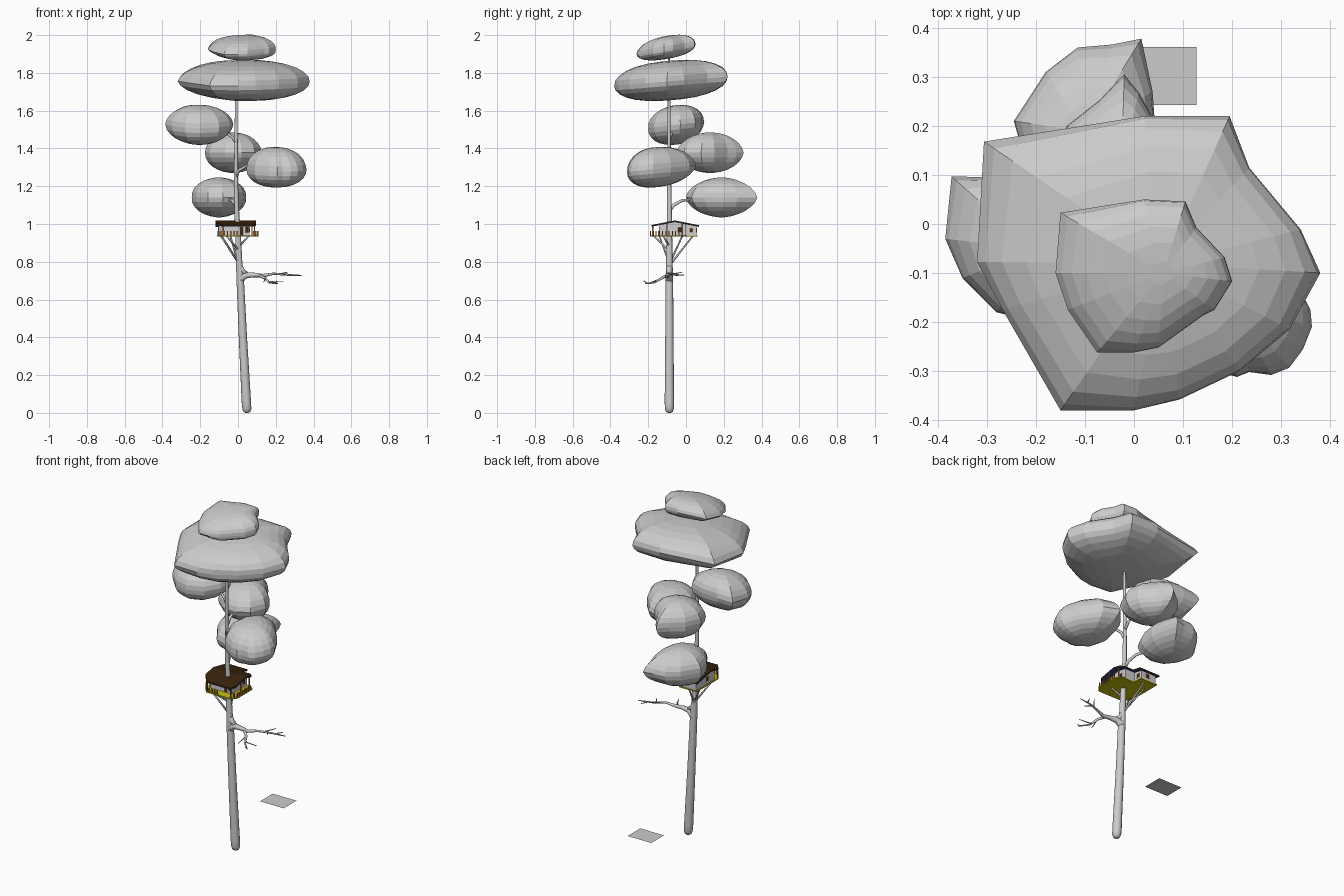
import bpy, math
from mathutils import Vector


def mat(name, c):
    m = bpy.data.materials.new(name)
    m.diffuse_color = (*c, 1)
    return m


GREY = mat("plain grey", (0.6, 0.6, 0.6))
ROOF = mat("dark brown", (0.04, 0.017, 0.004))
WALL = mat("off white", (0.62, 0.62, 0.65))
WOOD = mat("orange brown", (0.47, 0.18, 0.035))
DECK = mat("olive yellow", (0.58, 0.53, 0.005))
GLASS = mat("window dark", (0.03, 0.02, 0.02))
NAVY = mat("navy trim", (0.05, 0.05, 0.2))


def obj(name, verts, faces, m, smooth=False):
    me = bpy.data.meshes.new(name)
    me.from_pydata([tuple(v) for v in verts], [], faces)
    me.materials.append(m)
    for p in me.polygons:
        p.use_smooth = smooth
    o = bpy.data.objects.new(name, me)
    bpy.context.collection.objects.link(o)
    return o


def rings(name, loops, m, smooth=False):
    """Skin a stack of equal closed loops and cap both ends."""
    n = len(loops[0])
    v = [p for l in loops for p in l]
    f = [(r * n + i, r * n + (i + 1) % n, (r + 1) * n + (i + 1) % n, (r + 1) * n + i)
         for r in range(len(loops) - 1) for i in range(n)]
    f += [tuple(range(n))[::-1], tuple(range(len(v) - n, len(v)))]
    return obj(name, v, f, m, smooth)


def tube(name, pts, m=GREY, sides=8):
    """Tapered limb through (x, y, z, radius) points."""
    P = [Vector(p[:3]) for p in pts]
    loops = []
    for i, p in enumerate(P):
        t = (P[min(i + 1, len(P) - 1)] - P[max(i - 1, 0)]).normalized()
        a = t.cross(Vector((0.13, 1, 0.07))).normalized()
        b = t.cross(a)
        loops.append([p + pts[i][3] * (a * math.cos(k * math.tau / sides) + b * math.sin(k * math.tau / sides))
                      for k in range(sides)])
    return rings(name, loops, m, True)


def prism(name, foot, lo, hi, m):
    """Extrude a footprint; lo and hi are heights as functions of y."""
    return rings(name, [[(x, y, lo(y)) for x, y in foot], [(x, y, hi(y)) for x, y in foot]], m)


def box(name, x0, x1, y0, y1, z0, z1, m):
    return prism(name, [(x0, y0), (x1, y0), (x1, y1), (x0, y1)], lambda y: z0, lambda y: z1, m)


def blob(name, out, z0, z1, slope=0.0, c=None, mid=0.5, p=1.0):
    """Faceted leaf cushion: an outline swept through a domed profile, rounder towards the poles."""
    xs, ys = [q[0] for q in out], [q[1] for q in out]
    mx, my = (min(xs) + max(xs)) / 2, (min(ys) + max(ys)) / 2
    cx, cy = c or (mx, my)
    zm = z0 + (z1 - z0) * mid
    mean = sum(math.hypot(x - cx, y - cy) for x, y in out) / len(out)
    loops = []
    for i in range(13):
        t = math.radians(-84 + 168 * i / 12)
        s, w = math.sin(t), 0.5 * abs(math.sin(t))
        l = []
        for x, y in out:
            k = math.cos(t) ** p * (1 - w + w * min(1.15, mean / math.hypot(x - cx, y - cy)))
            px, py = cx + (x - cx) * k, cy + (y - cy) * k
            l.append((px, py, zm + s * (z1 - zm if s > 0 else zm - z0) + slope * (py - my)))
        loops.append(l)
    if sum(out[i - 1][0] * out[i][1] - out[i][0] * out[i - 1][1] for i in range(len(out))) < 0:
        loops = [l[::-1] for l in loops]
    return rings(name, loops, GREY)


# Foliage cushions
blob("crown_top", [(-.15, .023), (.02, .05), (.105, .046), (.127, -.007), (.185, -.068), (.2, -.117), (.164, -.175),
     (.14, -.187), (.05, -.252), (0, -.262), (-.075, -.262), (-.135, -.175), (-.16, -.1)], 1.873, 1.995, .17,
     (.06, -.1), .42, .85)
blob("crown_wide", [(-.306, .168), (.02, .22), (.195, .22), (.235, .115), (.34, -.011), (.38, -.1), (.317, -.215),
     (.215, -.3), (.093, -.358), (0, -.38), (-.15, -.38), (-.268, -.175), (-.32, -.077)], 1.655, 1.865, .08,
     (.06, -.08), .48, .85)
blob("foliage_left", [(-.372, .097), (-.385, -.03), (-.35, -.11), (-.28, -.18), (-.2, -.2), (-.1, -.17), (-.04, -.1),
     (-.025, -.03), (-.07, .05), (-.16, .085), (-.27, .095)], 1.42, 1.63, .12)
blob("foliage_middle", [(-.02, .305), (.01, .268), (.036, .22), (.1, .15), (.125, .08), (.09, -.01), (.02, -.05),
     (-.07, -.04), (-.15, .03), (-.175, .11), (-.137, .2), (-.07, .253)], 1.27, 1.485)
blob("foliage_right", [(.36, -.175), (.363, -.21), (.345, -.255), (.317, -.293), (.28, -.308), (.235, -.302),
     (.21, -.312), (.165, -.3), (.09, -.25), (.045, -.15), (.06, -.04), (.14, .055), (.23, .02), (.31, -.08)],
     1.197, 1.41, .09, (.2, -.16), .45, .9)
blob("foliage_back", [(-.245, .21), (-.18, .31), (-.115, .36), (-.045, .366), (.015, .378), (.038, .27), (.043, .2),
     (.03, .1), (0, .03), (-.08, .0), (-.16, .03), (-.22, .12)], 1.035, 1.247, 0, None, .5, 1.1)

# Trunk
tube("trunk", [(.047, -.088, 0, .008), (.047, -.088, .006, .018), (.047, -.088, .022, .024), (.044, -.088, .06, .025),
     (.026, -.088, .4, .022), (.012, -.088, .7, .02), (.006, -.088, .8, .017), (0, -.088, .95, .015),
     (-.008, -.088, 1.1, .012), (-.011, -.089, 1.25, .0105), (-.009, -.09, 1.65, .007), (-.005, -.09, 1.9, .004)],
     sides=14)

# Limbs into the cushions
tube("limb_back", [(-.008, -.088, 1.07, .01), (-.014, -.065, 1.1, .009), (-.03, -.02, 1.125, .008), (-.06, .06, 1.13, .006)])
tube("limb_right", [(-.011, -.089, 1.25, .01), (.005, -.1, 1.285, .008), (.05, -.12, 1.31, .007), (.12, -.14, 1.31, .005)])
tube("limb_middle", [(-.011, -.089, 1.3, .009), (-.011, -.06, 1.34, .008), (-.015, .02, 1.37, .006)])
tube("limb_left", [(-.011, -.089, 1.43, .008), (-.03, -.085, 1.46, .007), (-.1, -.06, 1.51, .005)])

# Bare branch with forks and twigs
tube("bare_branch", [(.012, -.088, .7, .02), (.022, -.089, .718, .02), (.045, -.092, .729, .016), (.09, -.098, .73, .012),
     (.13, -.1, .726, .01), (.19, -.085, .737, .006), (.26, -.055, .731, .005), (.335, -.04, .728, .0025)])
tube("bare_collar", [(.006, -.088, .79, .014), (.018, -.089, .755, .016), (.045, -.092, .735, .012)])
tube("low_fork", [(.11, -.1, .728, .008), (.145, -.13, .712, .007), (.165, -.17, .69, .005), (.21, -.215, .684, .003)])
for i, (p, q) in enumerate([((.16, -.16, .693), (.24, -.17, .695)), ((.145, -.13, .712), (.135, -.19, .69)),
                            ((.2, -.205, .685), (.205, -.225, .7)), ((.22, -.07, .735), (.26, -.02, .745)),
                            ((.24, -.064, .733), (.26, -.1, .738)), ((.28, -.05, .731), (.3, -.01, .73))]):
    tube(f"twig_{i}", [(*p, .004), (*q, .0018)], sides=6)

# Struts under the house
for i, (z, e) in enumerate([(.79, (-.09, -.14)), (.78, (-.04, .035)), (.86, (-.06, -.17)), (.88, (.055, -.12)),
                            (.79, (-.085, -.02))]):
    tube(f"strut_{i}", [(.005, -.088, z, .006), (*e, .935, .004)], sides=6)

# Deck: front-left corner cut, notched at the back right
foot = [(-.11, -.145), (-.075, -.19), (.085, -.19), (.108, -.16), (.108, -.02), (.08, .005), (.002, .005),
        (.002, .06), (-.11, .06)]
prism("deck", foot, lambda y: .933, lambda y: .939, DECK)

# Gable roof: ridge along x, same cut corners as the deck
RY = -.06


def roof_z(y):
    return 1.019 - .2 * abs(y - RY)


halves = {"front": [(-.12, RY), (-.12, -.13), (-.08, -.182), (.075, -.182), (.094, -.16), (.094, RY)],
          "middle": [(-.12, RY), (.094, RY), (.094, -.01), (.075, .012), (-.12, .012)],
          "back": [(-.12, .012), (.015, .012), (.015, .068), (-.12, .068)]}
for k, f in halves.items():
    prism("roof_" + k, f, lambda y: roof_z(y) - .006, roof_z, ROOF)
    prism("roof_lining_" + k, f, lambda y: roof_z(y) - .009, lambda y: roof_z(y) - .006, NAVY)

# Walls: two half rooms under the ridge and a narrower back room
under = lambda y: roof_z(y) - .009
floor = lambda y: .939
FY, SX = -.14, .06
prism("walls_front", [(-.104, RY), (-.104, -.115), (-.08, FY), (SX, FY), (SX, RY)], floor, under, WALL)
prism("walls_middle", [(-.104, RY), (SX, RY), (SX, 0), (-.104, 0)], floor, under, WALL)
prism("walls_back", [(-.104, 0), (-.005, 0), (-.005, .056), (-.104, .056)], floor, under, WALL)

# Door and windows: thin frames with a pane on each
d = .0015


def window(name, axis, at, a0, a1, z0, z1):
    for part, g, t, m in (("frame", 0, d, WOOD), ("pane", .003, d * 1.6, GLASS)):
        if axis == "y":
            box(f"{name}_{part}", a0 + g, a1 - g, at - t, at + t, z0 + g, z1 - g, m)
        else:
            box(f"{name}_{part}", at - t, at + t, a0 + g, a1 - g, z0 + g, z1 - g, m)


window("door", "y", FY, .008, .03, .94, .986)
window("window_front", "y", FY, .036, .058, .952, .986)
window("window_right", "x", -.005, .018, .038, .955, .98)
window("window_side", "x", SX, -.045, -.022, .955, .985)
window("window_left", "x", -.104, -.06, -.035, .955, .982)
window("window_back", "y", .056, -.06, -.038, .955, .98)

# Railing pickets along the open deck edges, with a gap before the door
path = [(-.106, -.145), (-.073, -.187), (.084, -.187), (.105, -.158), (.105, -.02)]
n = 0
for (x0, y0), (x1, y1) in zip(path, path[1:]):
    cnt = max(2, round(math.hypot(x1 - x0, y1 - y0) / .017))
    for i in range(cnt):
        x, y = x0 + (x1 - x0) * i / cnt, y0 + (y1 - y0) * i / cnt
        if 0.005 < x < .07:
            continue
        box(f"picket_{n}", x - .0035, x + .0035, y - .0025, y + .0025, .936, .964, WOOD)
        n += 1

# Porch posts holding the roof
for i, (x, y) in enumerate([(.075, -.176), (.088, -.1), (-.078, -.176), (.088, -.02)]):
    box(f"porch_post_{i}", x - .003, x + .003, y - .003, y + .003, .939, under(y), WOOD)

# Small floating plate behind the tree
obj("plate", [(-.027, .243, .14), (.127, .243, .14), (.127, .361, .14), (-.027, .361, .14)], [(0, 1, 2, 3)], GREY)
